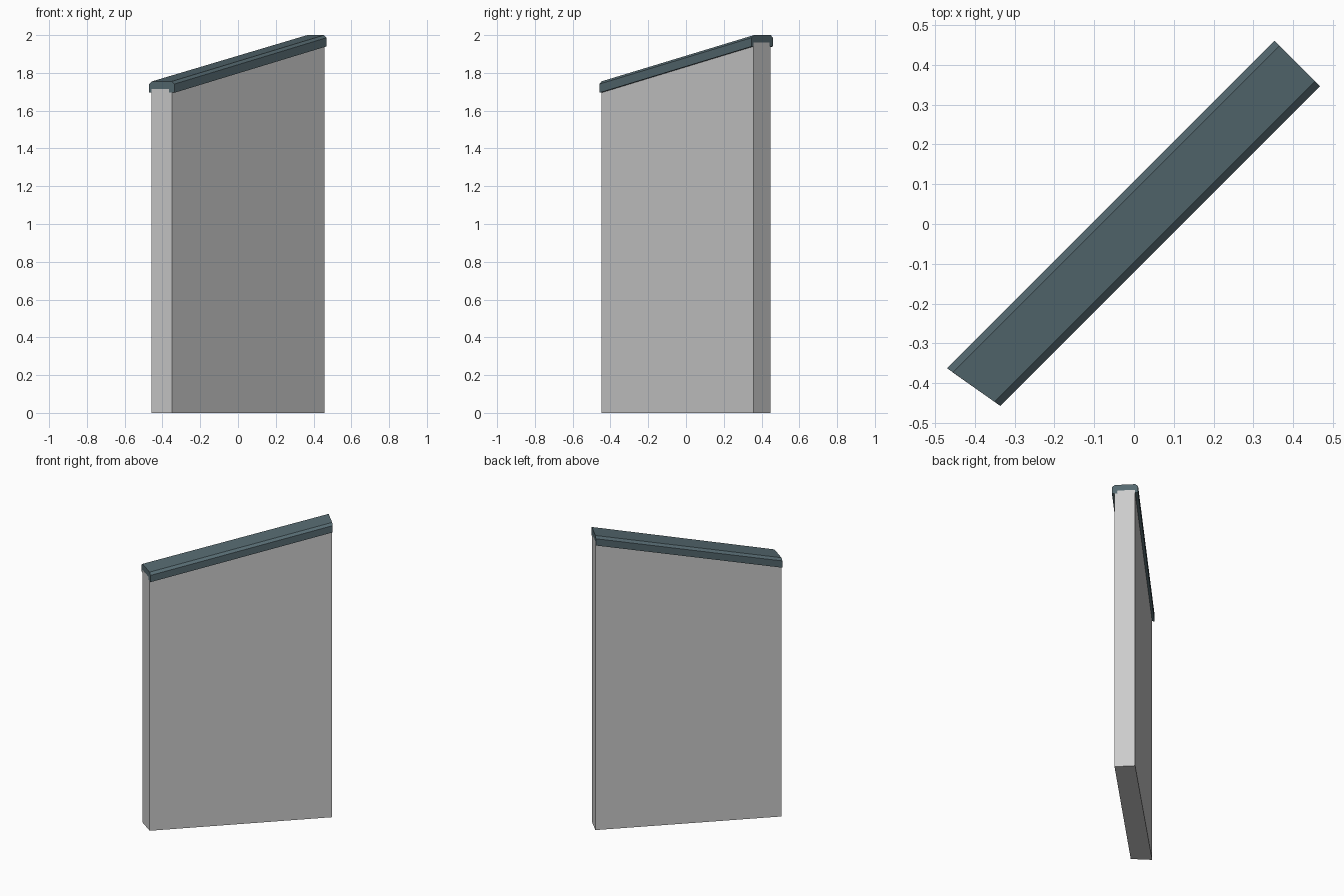
import bpy, bmesh
from mathutils import Vector

if "Cube" in bpy.data.objects:
    bpy.data.objects.remove(bpy.data.objects["Cube"])


def loft(name, a, b):
    """Closed solid between two matching end profiles."""
    bm = bmesh.new()
    va = [bm.verts.new(p) for p in a]
    vb = [bm.verts.new(p) for p in b]
    n = len(a)
    bm.faces.new(va)
    bm.faces.new(vb[::-1])
    for i in range(n):
        j = (i + 1) % n
        bm.faces.new((va[j], va[i], vb[i], vb[j]))
    bmesh.ops.recalc_face_normals(bm, faces=bm.faces)
    me = bpy.data.meshes.new(name)
    bm.to_mesh(me)
    bm.free()
    ob = bpy.data.objects.new(name, me)
    bpy.context.collection.objects.link(ob)
    return ob


def profile(front, back, pts):
    """Points (t, z): t runs from the front corner to the back corner."""
    f, b = Vector(front), Vector(back)
    return [(*f.lerp(b, t), z) for t, z in pts]


# wall slab: skewed left end, square right end, sloping top inside the cap
def slab(z):
    return [(0, 0), (1, 0), (1, z), (0, z)]


loft("wall_panel",
     profile((-0.35, -0.448), (-0.458, -0.372), slab(1.715)),
     profile((0.457, 0.358), (0.367, 0.448), slab(1.96)))


# sloping coping with chamfered long edges
def coping(z):
    c = 0.11
    return [(0, z - 0.06), (1, z - 0.06), (1, z - 0.014),
            (1 - c, z), (c, z), (0, z - 0.014)]


cap = loft("wall_cap",
           profile((-0.336, -0.458), (-0.47, -0.363), coping(1.755)),
           profile((0.468, 0.347), (0.354, 0.461), coping(2.0)))
mat = bpy.data.materials.new("slate")
mat.diffuse_color = (0.09, 0.14, 0.16, 1)
mat.use_nodes = True
mat.node_tree.nodes["Principled BSDF"].inputs["Base Color"].default_value = mat.diffuse_color
cap.data.materials.append(mat)
